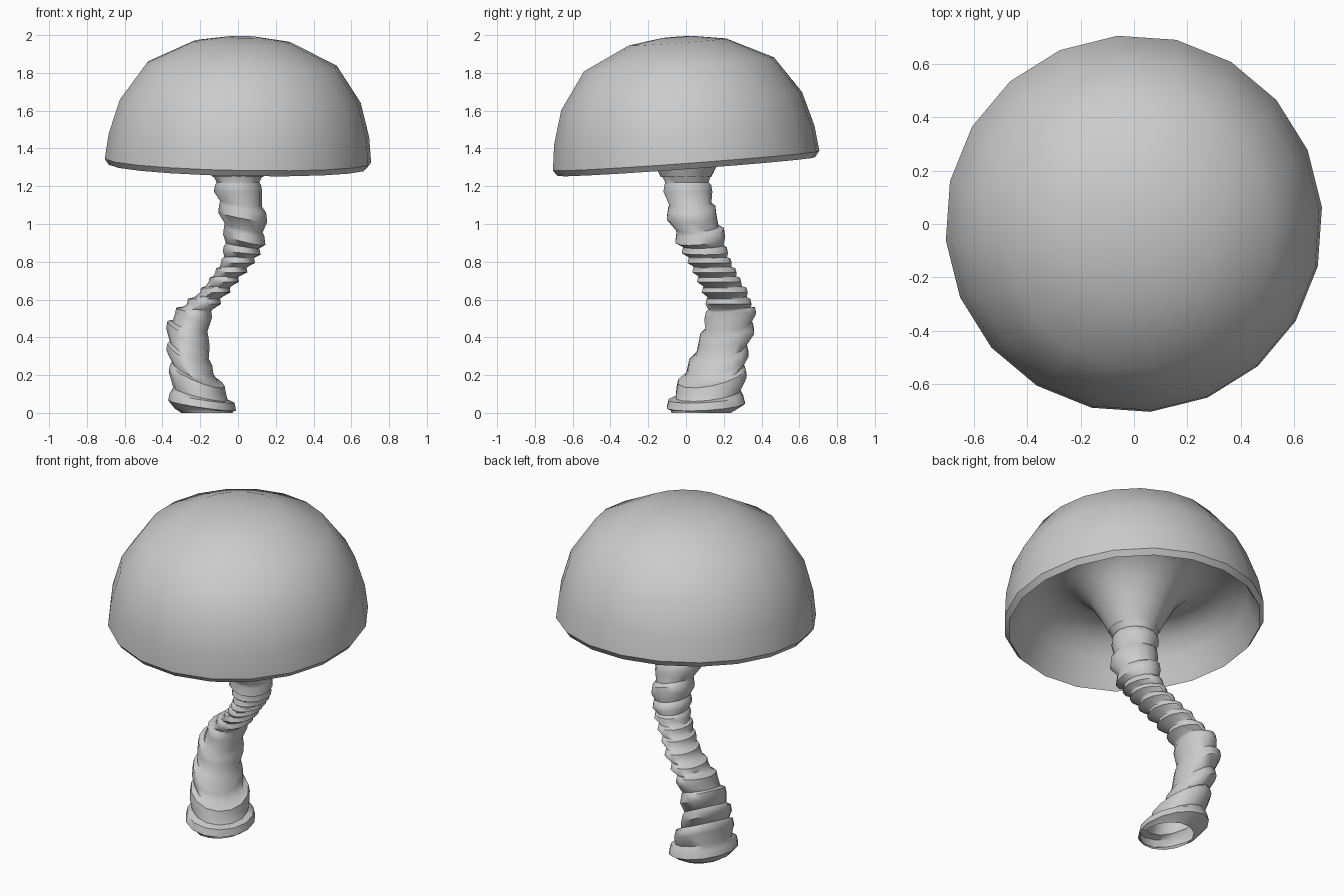
import bpy, bmesh, math


def loft(name, rings, sides, angle, phase=0.0, close_start=False):
    """Skin a list of rings: (z, cx, cy, rx, ry, tilt_x, tilt_y), top to bottom."""
    bm = bmesh.new()
    loops = []
    for z, cx, cy, rx, ry, tx, ty in rings:
        loop = []
        for i in range(sides):
            a = phase + 2 * math.pi * i / sides
            dx, dy = rx * math.cos(a), ry * math.sin(a)
            loop.append(bm.verts.new((cx + dx, cy + dy, max(0, z + tx * dx + ty * dy))))
        loops.append(loop)
    for up, low in zip(loops, loops[1:]):
        for i in range(sides):
            j = (i + 1) % sides
            bm.faces.new((up[i], low[i], low[j], up[j]))
    if close_start:
        bm.faces.new(loops[0])
    mesh = bpy.data.meshes.new(name)
    bm.to_mesh(mesh)
    bm.free()
    ob = bpy.data.objects.new(name, mesh)
    bpy.context.collection.objects.link(ob)
    bpy.ops.object.select_all(action='DESELECT')
    ob.select_set(True)
    bpy.context.view_layer.objects.active = ob
    bpy.ops.object.shade_smooth_by_angle(angle=math.radians(angle))
    return ob


# Cap: tilted dome with a chamfered rim
dome = [(0.08, 1.99), (0.26, 1.963), (0.505, 1.845), (0.64, 1.65),
        (0.692, 1.47), (0.708, 1.335), (0.685, 1.304)]
# Hollow underside that funnels down to the stem
under = [(0.66, 1.35), (0.62, 1.45), (0.56, 1.525), (0.48, 1.565), (0.40, 1.57),
         (0.32, 1.53), (0.25, 1.46), (0.19, 1.36), (0.135, 1.25)]
cap_rings = []
for r, z in dome:
    s = z - 1.345
    cap_rings.append((z, 0.04 * s, -0.075 * s, r, r, -0.02, 0.073))
for i, (r, z) in enumerate(under):
    k = 1 - i / (len(under) - 1)
    cap_rings.append((z, 0, 0, r, r, -0.02 * k, 0.073 * k))
loft("mushroom_cap", cap_rings, 20, 38, math.radians(5), True)

# Stem ridges: z, centre x, y, radius x, y, tilt x, y, half height
ridges = [
    (1.19, 0.0, 0.01, 0.128, 0.133, 0, 0, 0.018),
    (1.06, 0.025, 0.03, 0.13, 0.135, -0.2, 0.05, 0.025),
    (0.94, 0.033, 0.075, 0.112, 0.135, -0.25, 0.1, 0.022),
    (0.86, 0.02, 0.10, 0.10, 0.125, -0.1, 0, 0.013),
    (0.805, 0.0, 0.125, 0.09, 0.12, 0, 0, 0.011),
    (0.755, -0.035, 0.15, 0.085, 0.12, 0, 0, 0.011),
    (0.705, -0.075, 0.175, 0.08, 0.12, 0, 0, 0.011),
    (0.65, -0.12, 0.205, 0.08, 0.125, 0, 0, 0.012),
    (0.59, -0.18, 0.225, 0.09, 0.125, 0, 0, 0.014),
    (0.53, -0.235, 0.235, 0.098, 0.14, -0.1, 0.1, 0.016),
    (0.42, -0.265, 0.215, 0.115, 0.15, -0.4, 0.2, 0.02),
    (0.29, -0.255, 0.17, 0.125, 0.165, -0.5, 0.25, 0.02),
    (0.18, -0.215, 0.135, 0.152, 0.19, -0.4, 0.2, 0.02),
    (0.06, -0.19, 0.105, 0.18, 0.212, -0.15, 0.06, 0.02),
]
stem_rings = [(1.27, 0, 0, 0.138, 0.138, 0, 0),
              (1.22, 0, 0.005, 0.112, 0.118, 0, 0)]
for i, (z, x, y, rx, ry, tx, ty, h) in enumerate(ridges):
    stem_rings.append((z + h, x, y, rx * 0.95, ry * 0.95, tx, ty))
    stem_rings.append((z - h, x, y, rx, ry, tx, ty))
    if i + 1 < len(ridges):
        # body tapers from this ridge to a groove just above the next one
        m = [a + (b - a) * 0.65 for a, b in zip(ridges[i], ridges[i + 1])]
        top, low = z - h, ridges[i + 1][0] + ridges[i + 1][7]
        stem_rings.append((top + (low - top) * 0.75, m[1], m[2],
                           m[3] * 0.85, m[4] * 0.85, m[5], m[6]))
# Open foot
stem_rings.append((0.015, -0.18, 0.09, 0.155, 0.175, -0.05, 0))
stem_rings.append((0.0, -0.165, 0.08, 0.135, 0.16, 0, 0))
loft("stem", stem_rings, 14, 45)
